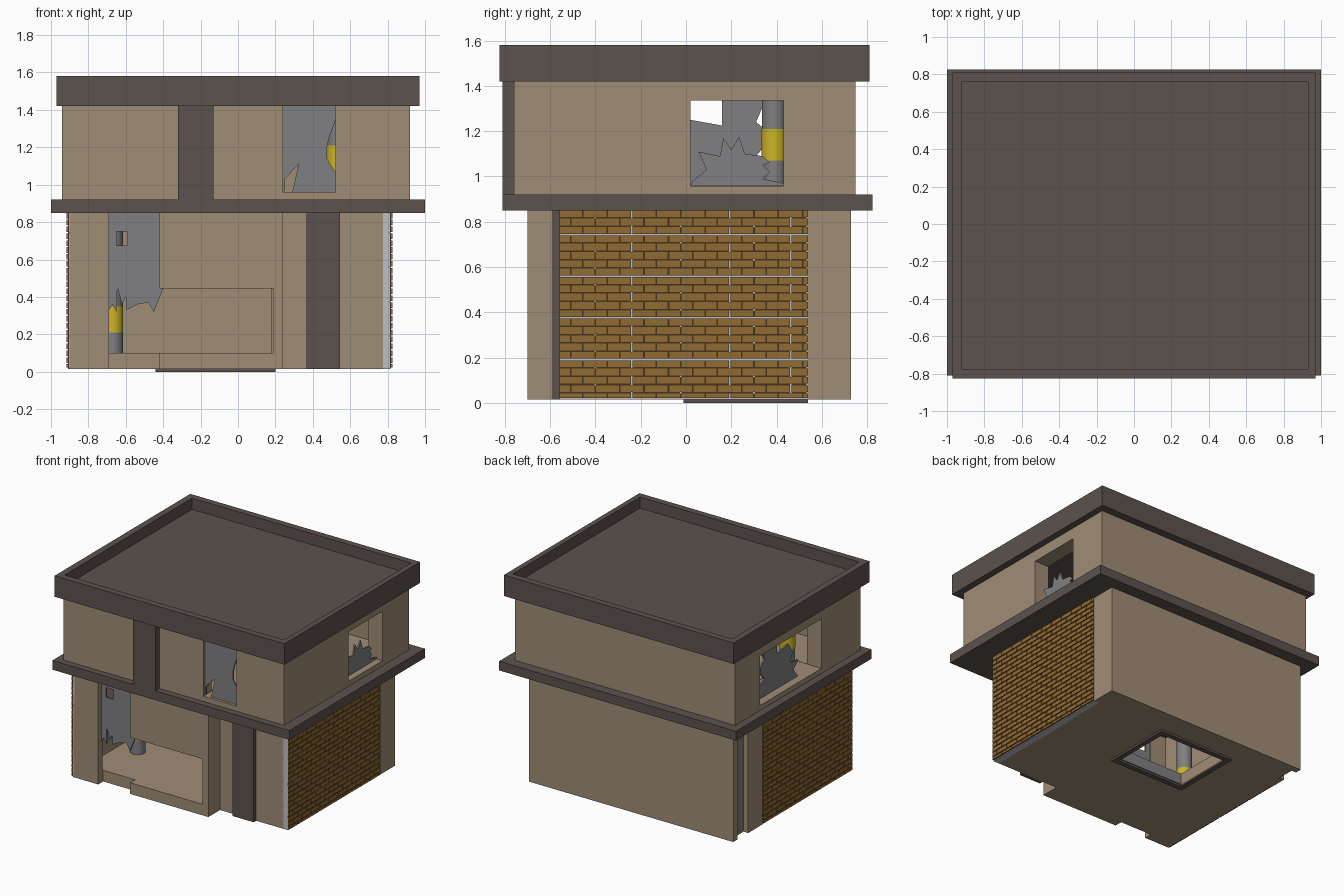
import bpy, bmesh
from mathutils import Vector

cube = bpy.data.objects.get("Cube")
if cube:
    bpy.data.objects.remove(cube, do_unlink=True)


def material(name, r, g, b):
    m = bpy.data.materials.new(name)
    m.use_nodes = True
    m.diffuse_color = (r, g, b, 1)
    m.node_tree.nodes["Principled BSDF"].inputs["Base Color"].default_value = (r, g, b, 1)
    return m


PLASTER = material("beige plaster", .35, .266, .18)
DARK = material("dark trim", .107, .084, .076)
GREY = material("grey panel", .216, .216, .223)
LIGHT = material("light grey backing", .52, .53, .56)
YELLOW = material("yellow band", .60, .46, .02)
BRICK = material("brick", .283, .146, .034)
MORTAR = material("dark mortar", .061, .034, .012)


def finish(name, bm, mat):
    bmesh.ops.recalc_face_normals(bm, faces=bm.faces)
    me = bpy.data.meshes.new(name)
    bm.to_mesh(me)
    bm.free()
    if mat:
        me.materials.append(mat)
    ob = bpy.data.objects.new(name, me)
    bpy.context.collection.objects.link(ob)
    return ob


def add_box(bm, x, y, z):
    lo, hi = Vector((x[0], y[0], z[0])), Vector((x[1], y[1], z[1]))
    for v in bmesh.ops.create_cube(bm, size=1)["verts"]:
        v.co = Vector([l if c < 0 else h for c, l, h in zip(v.co, lo, hi)])


def box(name, x, y, z, mat):
    bm = bmesh.new()
    add_box(bm, x, y, z)
    return finish(name, bm, mat)


def prism(name, points, place, offset, mat):
    """Flat outline, placed in space by a function, then given thickness."""
    bm = bmesh.new()
    face = bm.faces.new([bm.verts.new(place(u, v)) for u, v in points])
    new = bmesh.ops.extrude_face_region(bm, geom=[face])["geom"]
    bmesh.ops.translate(bm, vec=offset, verts=[g for g in new if isinstance(g, bmesh.types.BMVert)])
    return finish(name, bm, mat)


def cut(ob, *boxes):
    for b in boxes:
        cutter = box("cutter", *b, None)
        cutter.hide_render = True
        mod = ob.modifiers.new("cut", "BOOLEAN")
        mod.operation, mod.solver, mod.object = "DIFFERENCE", "EXACT", cutter
        bpy.context.view_layer.objects.active = ob
        bpy.ops.object.modifier_apply(modifier=mod.name)
        bpy.data.objects.remove(cutter, do_unlink=True)


# Ground floor: stepped plan, hollowed, with door, wide window, hatch and side recess
plan = [(-.9, -.7), (.24, -.7), (.24, -.56), (.775, -.56), (.775, .54),
        (.815, .54), (.815, .73), (-.91, .73), (-.91, .375), (-.9, .375)]
ground = prism("ground_floor_walls", plan, lambda u, v: (u, v, .015), (0, 0, .835), PLASTER)
cut(ground,
    ((-.83, .18), (-.645, -.3), (.1, .9)),
    ((-.83, .7), (-.48, .66), (.1, .9)),
    ((-.69, -.42), (-.8, -.64), (0, .9)),
    ((-.5, .19), (-.8, -.6), (.1, .445)),
    ((-.40, .16), (.03, .50), (0, .2)),
    ((-1, -.86), (.55, .68), (0, .9)))
box("side_recess_panel", (-.87, -.85), (.54, .69), (.015, .85), GREY)

# Floor hatch frame and lining
hatch = box("hatch_frame", (-.44, .2), (-.01, .54), (0, .016), DARK)
cut(hatch, ((-.40, .16), (.03, .50), (-.1, .2)))
box("hatch_lining", (-.40, .16), (.028, .036), (.015, .1), GREY)

# Slab, upper floor and roof with parapet
box("middle_slab", (-1, 1), (-.81, .825), (.85, .92), DARK)
upper = box("upper_floor_walls", (-.94, .92), (-.76, .75), (.92, 1.42), PLASTER)
cut(upper,
    ((-.82, .80), (-.66, .65), (.96, 1.5)),
    ((.24, .52), (-.9, -.6), (.96, 1.5)),
    ((.7, 1), (.02, .43), (.958, 1.335)),
    ((-1, -.7), (-.29, .45), (.958, 1.335)))
roof = box("roof", (-.97, .97), (-.825, .81), (1.42, 1.58), DARK)
cut(roof, ((-.92, .93), (-.775, .76), (1.495, 1.7)))

# Front pilasters
box("upper_pilaster", (-.32, -.13), (-.81, -.75), (.92, 1.42), DARK)
box("lower_pilaster", (.365, .545), (-.59, -.55), (.015, .85), DARK)


# Broken panels in the door and window openings
def front_panel(name, points, y):
    return prism(name, points, lambda u, v: (u, y, v), (0, .012, 0), GREY)


def side_panel(name, points, x):
    return prism(name, points, lambda u, v: (x, u, v), (.012, 0, 0), GREY)


door = front_panel("broken_door_panel", [
    (-.69, .85), (-.42, .85), (-.42, .445), (-.4, .445), (-.45, .32), (-.48, .37),
    (-.54, .36), (-.595, .33), (-.6, .4), (-.62, .36), (-.645, .45), (-.65, .32),
    (-.67, .36), (-.69, .33)], -.66)
cut(door, ((-.65, -.59), (-.7, -.6), (.675, .75)))
front_panel("broken_front_window", [
    (.24, 1.42), (.24, .96), (.25, .97), (.25, 1.03), (.325, 1.11), (.29, .96), (.52, .96),
    (.52, 1.07), (.475, 1.14), (.475, 1.2), (.49, 1.26), (.52, 1.34), (.52, 1.42)], -.74)
side_panel("broken_left_window", [
    (.02, .96), (.03, .98), (.09, 1.03), (.055, 1.11), (.15, 1.09), (.165, 1.17), (.2, 1.12),
    (.235, 1.175), (.26, 1.1), (.34, 1.09), (.37, 1.06), (.34, 1.05), (.37, 1.02),
    (.34, .99), (.43, .97), (.43, .96)], .86)
side_panel("broken_right_window", [
    (.35, 1.335), (.16, 1.335), (.16, 1.225), (.02, 1.25), (-.03, 1.16), (.0, 1.1),
    (-.1, 1.08), (-.04, 1.03), (-.09, .96), (.45, .96), (.45, 1.02), (.36, 1.07),
    (.31, 1.09), (.36, 1.15), (.36, 1.2), (.31, 1.24)], -.88)


# Round columns with a painted band
def cylinder(name, x, y, z0, z1, r, mat):
    bm = bmesh.new()
    bmesh.ops.create_cone(bm, cap_ends=True, segments=32, radius1=r, radius2=r, depth=z1 - z0)
    bmesh.ops.translate(bm, vec=(x, y, (z0 + z1) / 2), verts=bm.verts)
    for f in bm.faces:
        f.smooth = len(f.verts) == 4
    finish(name, bm, mat)


for label, x, y, z0, z1 in (("lower", -.67, -.25, .1, .85),
                            ("upper_right", -.68, -.25, .96, 1.42),
                            ("upper_left", .53, .39, .96, 1.42)):
    cylinder(label + "_column", x, y, z0, z1, .054, GREY)
    cylinder(label + "_column_band", x, y, z0 + .11, z0 + .25, .056, YELLOW)


# Brick cladding: backing sheet, mortar tiles with light seams, raised bricks
def cladding(name, sign, back, face, y0, y1):
    def span(a, b):
        return tuple(sorted((sign * a, sign * b)))

    z0, z1, pitch, length, gap = .015, .85, .0368, .108, .007
    box(name + "_backing", span(back, face - .012), (y0, y1), (z0, z1), LIGHT)
    tiles, bricks = bmesh.new(), bmesh.new()
    row, z = 0, z1
    while z > z0 + gap:
        low = max(z - pitch, z0)
        seam = gap if row % 5 == 2 else 0
        edges = [y0] + [y0 + length * k for k in ((3, 5, 8, 9.5) if row % 2 else (1.5, 3, 7, 9.5))] + [y1]
        for a, b in zip(edges, edges[1:]):
            add_box(tiles, span(face - .014, face - .006), (a, b - gap), (low + seam, z))
        y = y0 - (length / 2 if row % 2 else 0)
        while y < y1 - gap:
            a, b = max(y, y0), min(y + length - gap, y1)
            if b - a > gap:
                add_box(bricks, span(face - .008, face), (a, b), (low + gap, z))
            y += length
        z -= pitch
        row += 1
    finish(name + "_mortar", tiles, MORTAR)
    finish(name + "_bricks", bricks, BRICK)


cladding("left_cladding", 1, .765, .825, -.56, .54)
cladding("right_cladding", -1, .89, .916, -.70, .375)
